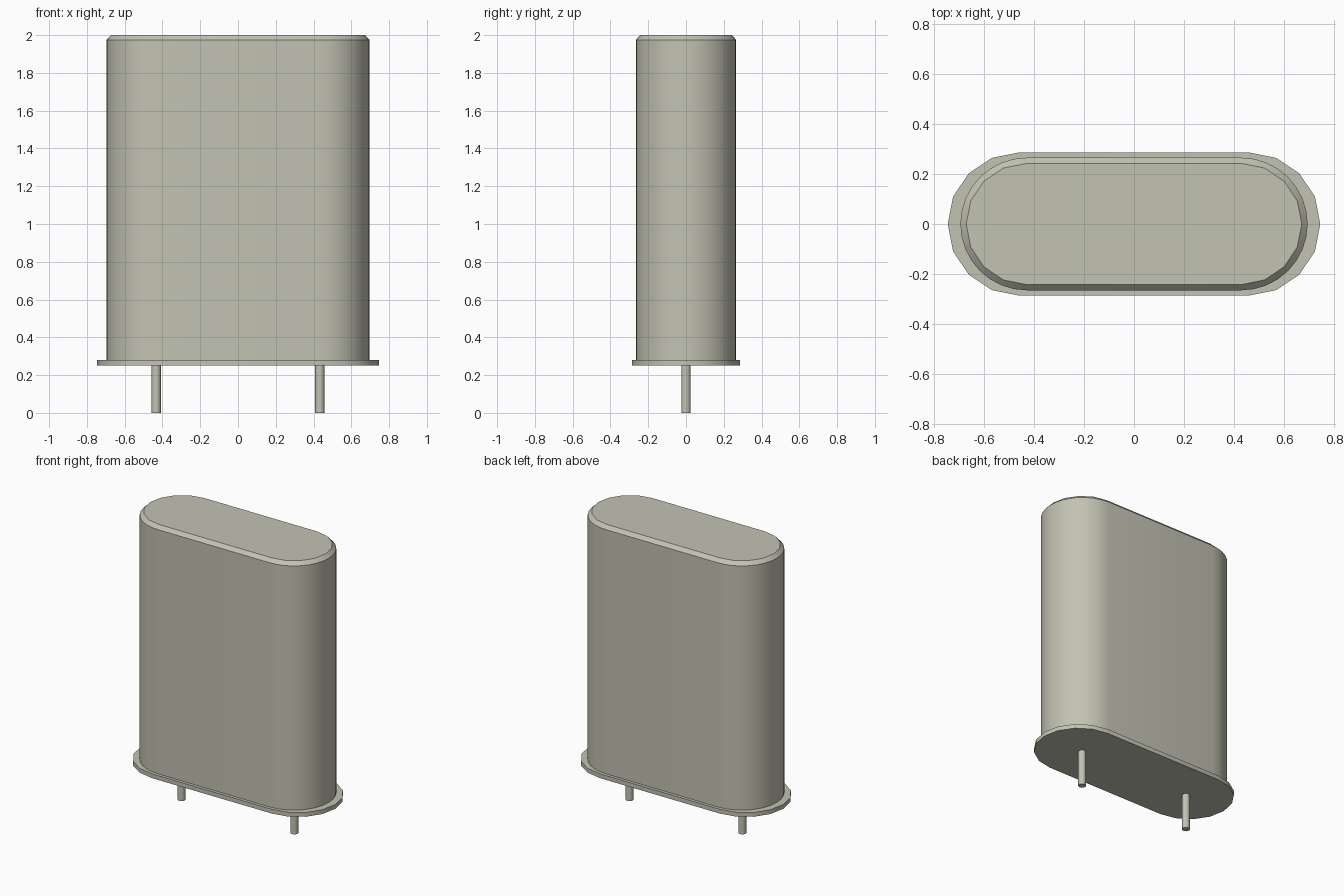
import bpy, bmesh
from math import pi, cos, sin, radians

if "Cube" in bpy.data.objects:
    bpy.data.objects.remove(bpy.data.objects["Cube"], do_unlink=True)

# One warm grey metal colour
COLOUR = (0.54, 0.54, 0.45, 1)
metal = bpy.data.materials.new("warm_grey_metal")
metal.use_nodes = True
metal.diffuse_color = COLOUR
metal.node_tree.nodes["Principled BSDF"].inputs["Base Color"].default_value = COLOUR


def stadium(centre, radius, steps):
    """Rounded-end outline: two half circles joined by straight sides."""
    points = []
    for side in (1, -1):
        for i in range(steps + 1):
            a = -pi / 2 + pi * i / steps
            points.append((side * (centre + radius * cos(a)), side * radius * sin(a)))
    return points


def split_chords(points, steps):
    """Add a midpoint on each arc chord, keeping the coarse outline's shape."""
    result = []
    for i, p in enumerate(points):
        result.append(p)
        if i % (steps + 1) != steps:
            q = points[i + 1]
            result.append(((p[0] + q[0]) / 2, (p[1] + q[1]) / 2))
    return result


def loft(name, sections):
    """Join outlines of equal length at rising heights and cap both ends."""
    bm = bmesh.new()
    rings = [[bm.verts.new((x, y, z)) for x, y in outline] for outline, z in sections]
    n = len(rings[0])
    for low, high in zip(rings, rings[1:]):
        for i in range(n):
            j = (i + 1) % n
            bm.faces.new((low[i], low[j], high[j], high[i]))
    bm.faces.new(rings[0][::-1])
    bm.faces.new(rings[-1])
    mesh = bpy.data.meshes.new(name)
    bm.to_mesh(mesh)
    bm.free()
    mesh.materials.append(metal)
    obj = bpy.data.objects.new(name, mesh)
    bpy.context.collection.objects.link(obj)
    bpy.ops.object.select_all(action='DESELECT')
    obj.select_set(True)
    bpy.context.view_layer.objects.active = obj
    bpy.ops.object.shade_smooth_by_angle(angle=radians(30))
    return obj


# Base flange with coarse rounded ends
loft("base_flange", [(stadium(0.46, 0.287, 8), z) for z in (0.25, 0.28)])

# Can with a chamfered rim running into a coarser lid outline
wall = stadium(0.43, 0.266, 16)
lid = split_chords(stadium(0.43, 0.243, 8), 8)
loft("can_body", [(wall, 0.28), (wall, 1.975), (lid, 2.0)])

# Two wire leads
for side, x in (("left", 0.433), ("right", -0.433)):
    circle = [(x + 0.025 * cos(2 * pi * i / 16), 0.025 * sin(2 * pi * i / 16)) for i in range(16)]
    loft(side + "_lead", [(circle, 0), (circle, 0.25)])
